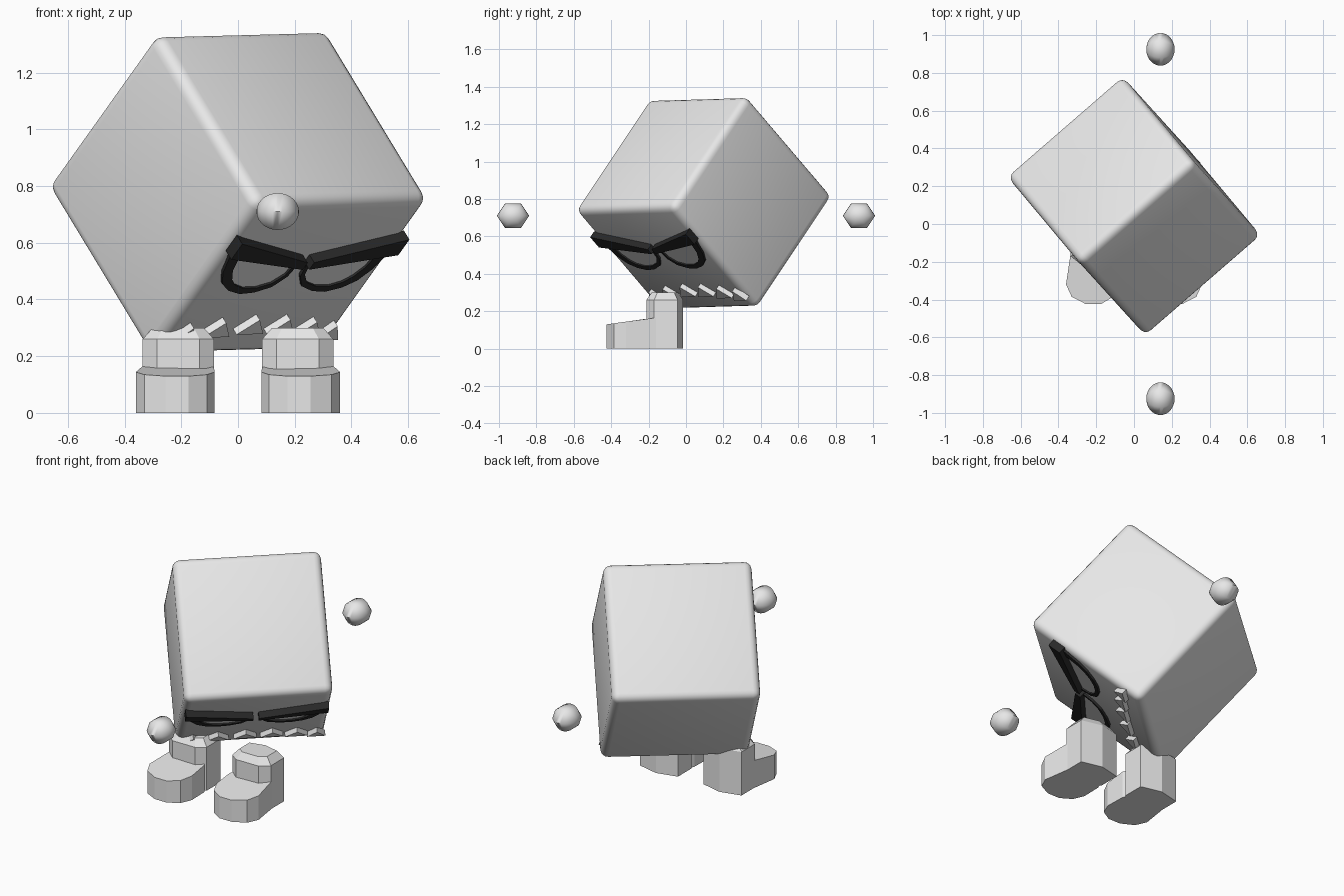
import bpy, bmesh, math
from mathutils import Matrix, Vector

if "Cube" in bpy.data.objects:
    bpy.data.objects.remove(bpy.data.objects["Cube"])


def material(name, v):
    m = bpy.data.materials.new(name)
    m.diffuse_color = (v, v, v, 1)
    m.use_nodes = True
    m.node_tree.nodes["Principled BSDF"].inputs["Base Color"].default_value = m.diffuse_color
    return m


GREY = material("light grey", 0.8)
BLACK = material("black", 0.022)

# Frame of the tilted head: x across the face, y into the head, z up the face
AX = Vector((0.755, 0.655, 0.02)).normalized()
AY = Vector((-0.455, 0.49, 0.742))
AY = (AY - AX * AY.dot(AX)).normalized()
AZ = AX.cross(AY)
HEAD = Matrix.Translation((0, 0.095, 0.777)) @ Matrix((AX, AY, AZ)).transposed().to_4x4()
HALF = 0.405


def finish(name, bm, mat, matrix=None, smooth=None):
    bmesh.ops.recalc_face_normals(bm, faces=bm.faces[:])
    me = bpy.data.meshes.new(name)
    bm.to_mesh(me)
    bm.free()
    if matrix is not None:
        me.transform(matrix)
    me.materials.append(mat)
    ob = bpy.data.objects.new(name, me)
    bpy.context.collection.objects.link(ob)
    if smooth:
        bpy.ops.object.select_all(action='DESELECT')
        ob.select_set(True)
        bpy.context.view_layer.objects.active = ob
        bpy.ops.object.shade_smooth_by_angle(angle=math.radians(smooth))
    return ob


def loft(bm, rings):
    """Closed solid through matching rings of points."""
    vs = [[bm.verts.new(p) for p in r] for r in rings]
    n = len(vs[0])
    for a, b in zip(vs, vs[1:]):
        for i in range(n):
            j = (i + 1) % n
            bm.faces.new((a[i], a[j], b[j], b[i]))
    bm.faces.new(vs[0])
    bm.faces.new(vs[-1])


def face_plate(bm, pts, depth):
    """Extrude a face outline outward from the front of the head."""
    loft(bm, [[(a, -HALF + 0.005, b) for a, b in pts],
              [(a, -HALF - depth, b) for a, b in pts]])


# Rounded head block
bm = bmesh.new()
bmesh.ops.create_cube(bm, size=2 * HALF)
bmesh.ops.bevel(bm, geom=bm.edges[:], offset=0.042, segments=4, profile=0.5, affect='EDGES')
finish("head", bm, GREY, HEAD, 40)

# Eyes and brows, mirrored across the face
OUTER = [(0.375, 0.15), (0.35, 0.05), (0.315, -0.01), (0.265, -0.046), (0.20, -0.066),
         (0.135, -0.06), (0.07, -0.033), (0.03, 0.02), (0.018, 0.10)]
INNER = [(0.325, 0.14), (0.31, 0.06), (0.283, 0.012), (0.25, -0.018), (0.20, -0.037),
         (0.14, -0.036), (0.082, -0.014), (0.045, 0.03), (0.036, 0.09)]
BROW = [(0.015, 0.122), (0.015, 0.085), (0.39, 0.15), (0.39, 0.232)]
for side, s in (("left", -1), ("right", 1)):
    bm = bmesh.new()
    for i in range(len(OUTER) - 1):
        quad = [OUTER[i], OUTER[i + 1], INNER[i + 1], INNER[i]]
        face_plate(bm, [(s * a, b) for a, b in quad], 0.012)
    bmesh.ops.remove_doubles(bm, verts=bm.verts[:], dist=1e-5)
    # drop the hidden walls between neighbouring ring pieces
    inner_walls = [f for f in bm.faces if all(len(e.link_faces) > 2 for e in f.edges
                   if abs((e.verts[0].co - e.verts[1].co).y) < 1e-4)]
    bmesh.ops.delete(bm, geom=inner_walls, context='FACES')
    finish(side + "_eye_outline", bm, BLACK, HEAD)

    bm = bmesh.new()
    face_plate(bm, [(s * a, b) for a, b in INNER], 0.004)
    finish(side + "_eye", bm, GREY, HEAD)

    bm = bmesh.new()
    face_plate(bm, [(s * a, b) for a, b in BROW], 0.038)
    finish(side + "_brow", bm, BLACK, HEAD)

# Row of pointed teeth along a frowning arc
bm = bmesh.new()
for a in (-0.32, -0.185, -0.035, 0.11, 0.245, 0.355):
    b = -0.19 - 0.35 * a * a
    w = 0.062 if abs(a) < 0.3 else 0.05
    face_plate(bm, [(a - w, b - 0.075), (a + w, b - 0.075), (a, b)], 0.028)
finish("teeth", bm, GREY, HEAD)

# Boots: stepped toe plus a chamfered ankle
TOE = [(0.085, -0.20), (0.082, -0.32), (0.11, -0.385), (0.175, -0.424), (0.255, -0.424),
       (0.33, -0.385), (0.36, -0.32), (0.336, -0.16), (0.30, -0.12), (0.12, -0.12)]
ANKLE = [(0.085, -0.175), (0.135, -0.212), (0.285, -0.212), (0.336, -0.17),
         (0.336, -0.045), (0.21, -0.015), (0.085, -0.045)]
for side, s in (("left", -1), ("right", 1)):
    bm = bmesh.new()
    loft(bm, [[(s * x, y, 0) for x, y in TOE],
              [(s * x, y, 0.165 + 0.14 * min(0, y + 0.17)) for x, y in TOE]])
    loft(bm, [[(s * x, y, 0) for x, y in ANKLE],
              [(s * x, y, 0.26) for x, y in ANKLE],
              [(s * (0.21 + (x - 0.21) * 0.72), -0.11 + (y + 0.11) * 0.72, 0.30)
               for x, y in ANKLE]])
    finish(side + "_boot", bm, GREY)

# Floating six-sided balls, poles along x
for name, y in (("front_ball", -0.925), ("back_ball", 0.925)):
    bm = bmesh.new()
    bmesh.ops.create_uvsphere(bm, u_segments=6, v_segments=14, radius=0.075)
    m = (Matrix.Translation((0.14, y, 0.71)) @ Matrix.Diagonal((1, 1 / math.cos(math.pi / 6), 1, 1))
         @ Matrix.Rotation(math.pi / 2, 4, 'Y'))
    finish(name, bm, GREY, m, 65)
